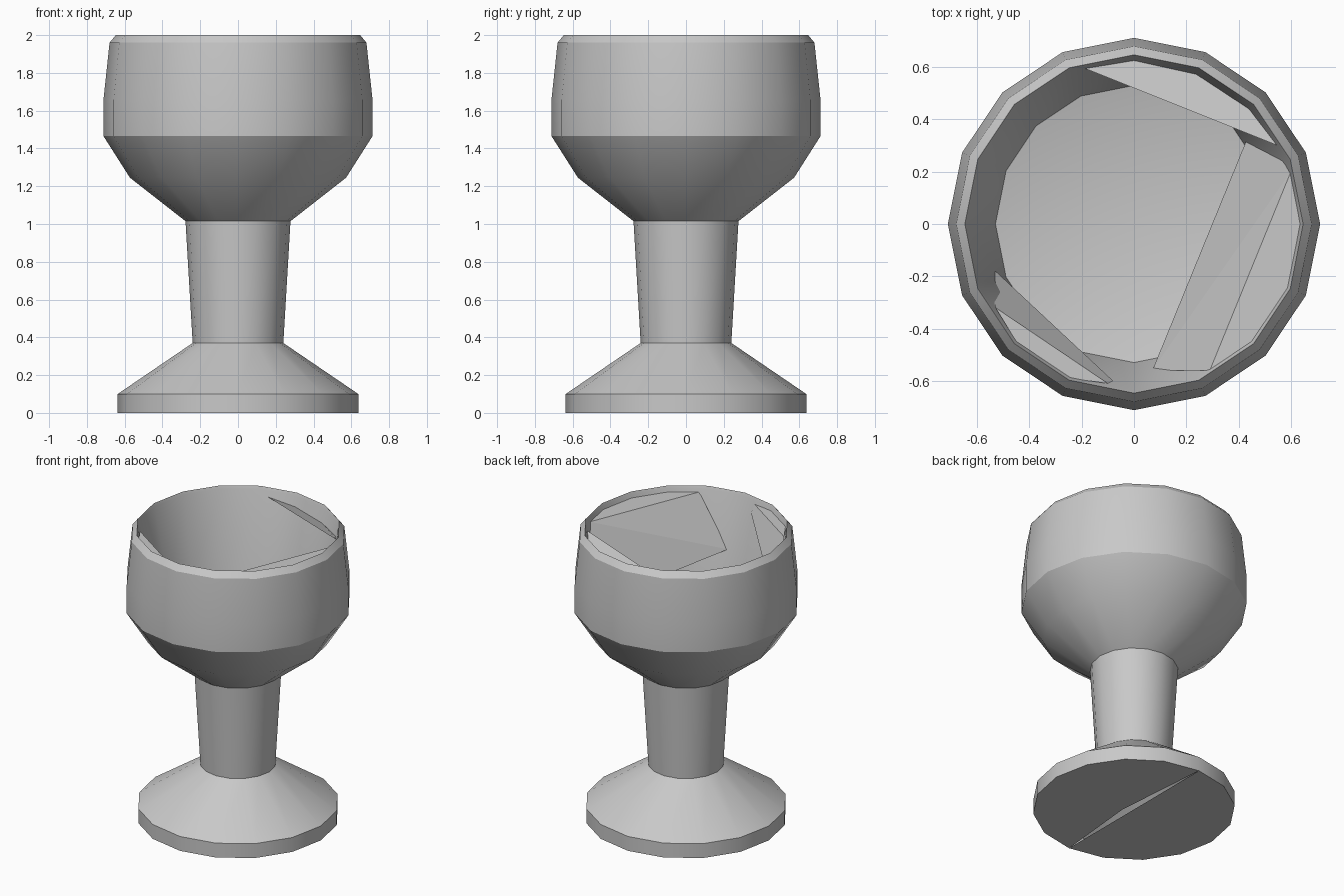
import bpy, bmesh
from math import cos, sin, tau, radians

SIDES = 16

cube = bpy.data.objects.get("Cube")
if cube:
    bpy.data.objects.remove(cube, do_unlink=True)

grey = bpy.data.materials.new("Plain grey")
grey.use_nodes = True
grey.diffuse_color = (0.58, 0.58, 0.58, 1)
grey.node_tree.nodes["Principled BSDF"].inputs["Base Color"].default_value = (0.58, 0.58, 0.58, 1)


def finish(name, bm, angle=30):
    mesh = bpy.data.meshes.new(name)
    bm.to_mesh(mesh)
    bm.free()
    obj = bpy.data.objects.new(name, mesh)
    bpy.context.collection.objects.link(obj)
    mesh.materials.append(grey)
    bpy.ops.object.select_all(action='DESELECT')
    obj.select_set(True)
    bpy.context.view_layer.objects.active = obj
    bpy.ops.object.shade_smooth_by_angle(angle=radians(angle))


def ring(bm, r, z):
    return [bm.verts.new((r * cos(tau * i / SIDES), r * sin(tau * i / SIDES), z))
            for i in range(SIDES)]


def lathe(bm, profile):
    rings = [ring(bm, r, z) for r, z in profile]
    for low, high in zip(rings, rings[1:]):
        for i in range(SIDES):
            j = (i + 1) % SIDES
            bm.faces.new((low[i], low[j], high[j], high[i]))
    return rings


# Foot, with a narrow wedge left open in its underside
bm = bmesh.new()
base = lathe(bm, [(0.637, 0), (0.637, 0.1), (0.24, 0.37)])[0]
hub = bm.verts.new((0.055, -0.05, 0))
bm.faces.new(base[12:3:-1])
bm.faces.new([hub] + base[4::-1])
bm.faces.new([hub, base[0]] + base[:11:-1])
finish("foot", bm)

# Stem
bm = bmesh.new()
lathe(bm, [(0.24, 0.37), (0.278, 1.015)])
finish("stem", bm)

# Bowl: outside, bevelled rim, tapering inner wall and dished floor
bm = bmesh.new()
floor = lathe(bm, [(0.278, 1.015), (0.572, 1.245), (0.712, 1.465), (0.712, 1.66),
                   (0.68, 1.96), (0.647, 2.0), (0.64, 1.98), (0.53, 1.45)])[-1]
centre = bm.verts.new((0, 0, 1.33))
for i in range(SIDES):
    bm.faces.new((floor[i], floor[(i + 1) % SIDES], centre))
finish("bowl", bm)

# Angular facets bridging the inner wall, each listed as polygons
facets = {
    "back_facet": [
        [(-0.2, 0.6, 1.94), (0.55, 0.3, 1.95), (0.45, 0.44, 1.89),
         (0.24, 0.58, 1.88), (0, 0.625, 1.91)]],
    "left_facet": [
        [(0.07, -0.56, 1.62), (0.29, -0.56, 1.96), (0.6, 0.2, 1.96)],
        [(0.07, -0.56, 1.62), (0.6, 0.2, 1.96), (0.56, 0.25, 1.85), (0.43, 0.32, 1.5)],
        [(0.29, -0.56, 1.96), (0.45, -0.45, 1.96), (0.59, -0.24, 1.96),
         (0.635, 0, 1.96), (0.6, 0.2, 1.96)]],
    "front_facet": [
        [(-0.53, -0.18, 1.63), (-0.55, -0.23, 1.68), (-0.53, -0.32, 1.96),
         (-0.1, -0.61, 1.96), (-0.08, -0.6, 1.9)],
        [(-0.53, -0.32, 1.96), (-0.45, -0.45, 1.96), (-0.245, -0.59, 1.96),
         (-0.1, -0.61, 1.96)]],
}
for name, polygons in facets.items():
    bm = bmesh.new()
    for points in polygons:
        face = bm.faces.new([bm.verts.new(p) for p in points])
        face.normal_update()
        if face.normal.z < 0:
            face.normal_flip()
    finish(name, bm)
